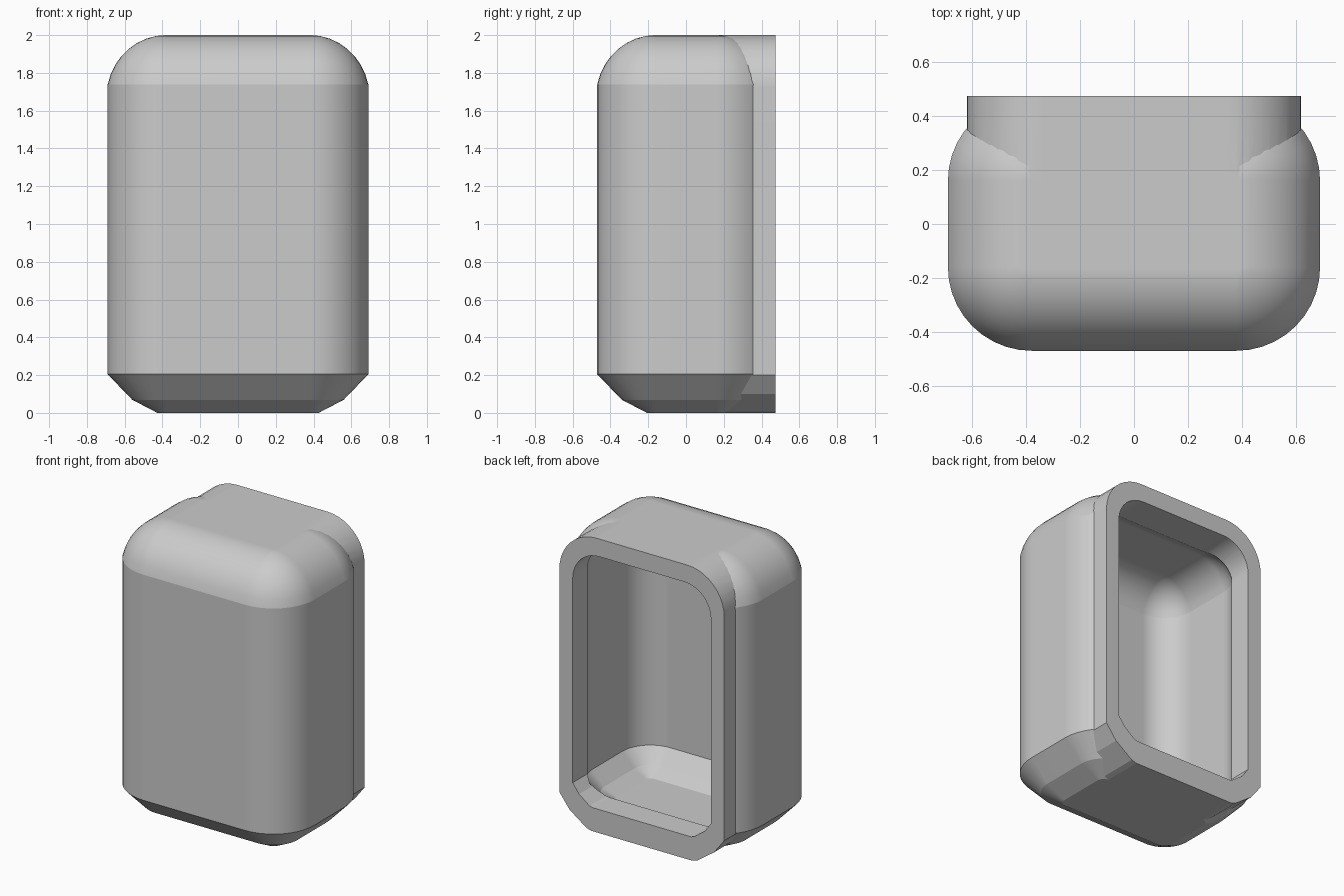
import bpy, bmesh
from math import sin, cos, radians, pi

if "Cube" in bpy.data.objects:
    bpy.data.objects.remove(bpy.data.objects["Cube"])

grey = bpy.data.materials.new("light_grey")
grey.use_nodes = True
colour = (0.6, 0.6, 0.6, 1)
grey.diffuse_color = colour
grey.node_tree.nodes["Principled BSDF"].inputs["Base Color"].default_value = colour

CORE_X, CORE_Y = 0.38, 0.16


def loft(name, rings):
    """Skin a stack of equal closed rings and cap both ends."""
    bm = bmesh.new()
    loops = [[bm.verts.new(p) for p in ring] for ring in rings]
    n = len(loops[0])
    for low, high in zip(loops, loops[1:]):
        for i in range(n):
            j = (i + 1) % n
            bm.faces.new((low[i], low[j], high[j], high[i]))
    bm.faces.new(loops[0][::-1])
    bm.faces.new(loops[-1])
    bmesh.ops.recalc_face_normals(bm, faces=bm.faces)
    mesh = bpy.data.meshes.new(name)
    bm.to_mesh(mesh)
    bm.free()
    mesh.materials.append(grey)
    obj = bpy.data.objects.new(name, mesh)
    bpy.context.collection.objects.link(obj)
    return obj


def plan_ring(radius, z, steps=10):
    """Rounded rectangle in plan around the fixed core rectangle."""
    ring = []
    for quarter, (sx, sy) in enumerate([(1, 1), (-1, 1), (-1, -1), (1, -1)]):
        for k in range(steps + 1):
            a = (quarter + k / steps) * pi / 2
            ring.append((sx * CORE_X + radius * cos(a), sy * CORE_Y + radius * sin(a), z))
    return ring


def rounded_box(name, radius, bottom, top, rise, steps=8):
    """Box with round corners, a domed top edge and a bevelled foot."""
    rings = [plan_ring(radius * f, bottom + rise * h)
             for f, h in [(0.15, 0), (0.58, 0.21), (1, 0.62)]]
    for k in range(steps + 1):
        a = radians(12 + 78 * k / steps)
        f = max(0.02, cos(a) / cos(radians(12)))
        rings.append(plan_ring(radius * f, top - rise * (1 - sin(a))))
    return loft(name, rings)


def upright_prism(name, half, bottom, top, corner, foot, y0, y1, steps=10):
    """Prism along y with round top corners and bevelled bottom corners."""
    side = [(half - foot[0] * u, bottom + foot[1] * v)
            for u, v in [(1, 0), (0.85, 0.05), (0.32, 0.5), (0, 1)]]
    for k in range(steps + 1):
        a = k / steps * pi / 2
        side.append((half - corner * (1 - cos(a)), top - corner * (1 - sin(a))))
    outline = side + [(-x, z) for x, z in reversed(side)]
    return loft(name, [[(x, y, z) for x, z in outline] for y in (y0, y1)])


# Outer shell, back collar, inner hollow and back opening
shell = rounded_box("shell", 0.31, 0, 2, 0.33)
collar = upright_prism("collar", 0.62, 0, 2, 0.28, (0.24, 0.2), 0.1, 0.475)
hollow = rounded_box("hollow", 0.21, 0.1, 1.9, 0.23)
opening = upright_prism("opening", 0.52, 0.16, 1.88, 0.2, (0.15, 0.13), 0.15, 0.6)

bpy.context.view_layer.objects.active = shell
for tool, operation in [(collar, "UNION"), (hollow, "DIFFERENCE"), (opening, "DIFFERENCE")]:
    tool.hide_render = True
    mod = shell.modifiers.new(tool.name, "BOOLEAN")
    mod.object, mod.operation, mod.solver = tool, operation, "EXACT"
    bpy.ops.object.modifier_apply(modifier=mod.name)
    bpy.data.objects.remove(tool)

# Smooth rounding with crisp creases
bpy.ops.object.select_all(action="DESELECT")
shell.select_set(True)
bpy.ops.object.shade_smooth_by_angle(angle=radians(14))
weighted = shell.modifiers.new("flat_panels", "WEIGHTED_NORMAL")
weighted.keep_sharp = True
